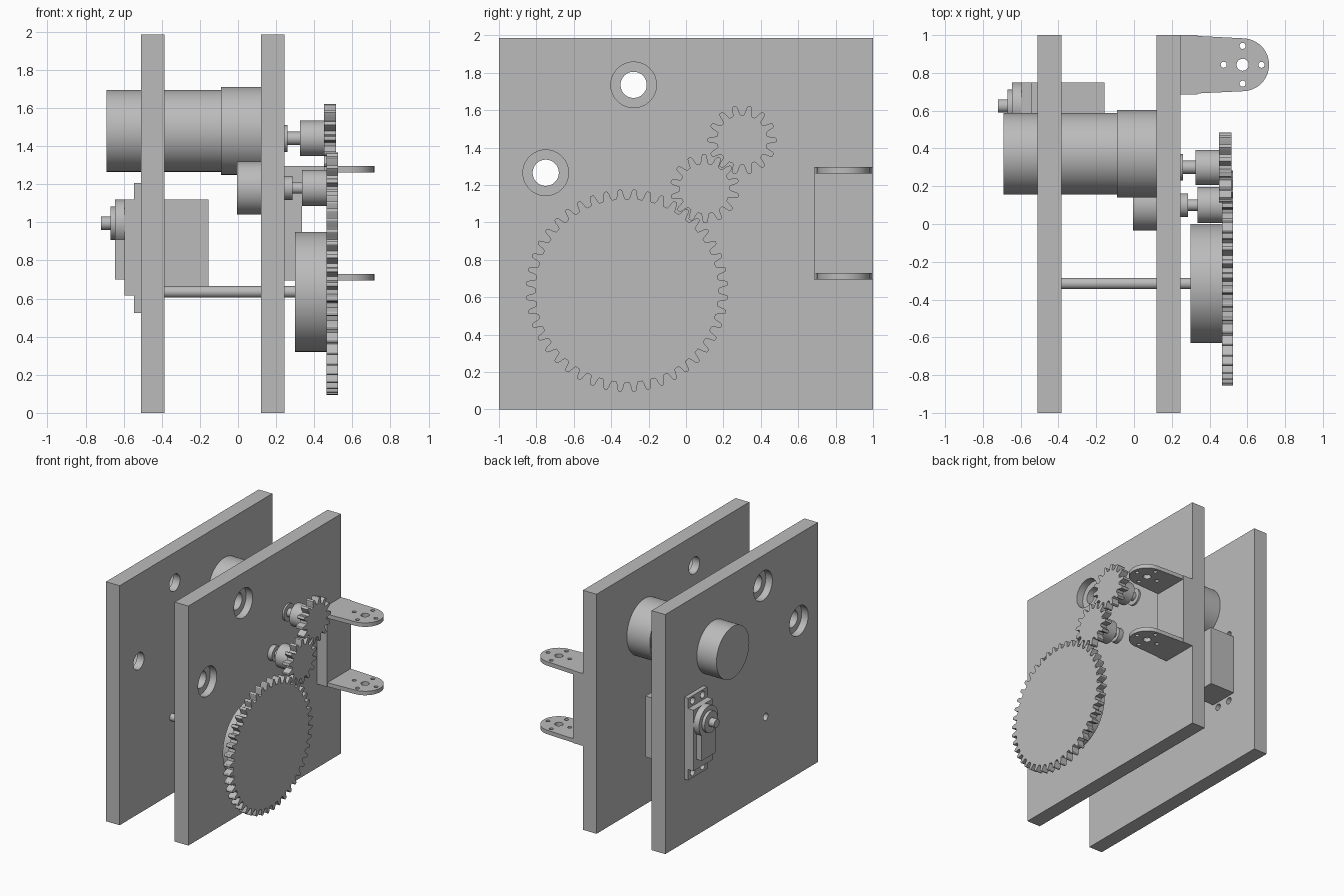
import bpy
import bmesh
from math import pi, sin, cos, radians

cube = bpy.data.objects.get("Cube")
if cube:
    bpy.data.objects.remove(cube, do_unlink=True)

grey = bpy.data.materials.new("plain grey")
grey.use_nodes = True
GREY = (0.5, 0.5, 0.5, 1)
grey.diffuse_color = GREY
grey.node_tree.nodes["Principled BSDF"].inputs["Base Color"].default_value = GREY


def finish(name, bm, smooth=False):
    bmesh.ops.recalc_face_normals(bm, faces=bm.faces)
    mesh = bpy.data.meshes.new(name)
    bm.to_mesh(mesh)
    bm.free()
    mesh.materials.append(grey)
    ob = bpy.data.objects.new(name, mesh)
    bpy.context.collection.objects.link(ob)
    if smooth:
        smooth_object(ob)
    return ob


def smooth_object(ob):
    bpy.ops.object.select_all(action='DESELECT')
    ob.select_set(True)
    bpy.context.view_layer.objects.active = ob
    bpy.ops.object.shade_smooth_by_angle(angle=radians(30))


def box(name, x, y, z):
    bm = bmesh.new()
    bmesh.ops.create_cube(bm, size=1)
    for v in bm.verts:
        v.co = [(r[0] + r[1]) / 2 + c * (r[1] - r[0]) for c, r in zip(v.co, (x, y, z))]
    return finish(name, bm)


def prism(name, outline, offset):
    """Extrude a closed outline of 3D points by an offset."""
    bm = bmesh.new()
    face = bm.faces.new([bm.verts.new(p) for p in outline])
    ext = bmesh.ops.extrude_face_region(bm, geom=[face])
    bmesh.ops.translate(bm, vec=offset, verts=[v for v in ext["geom"] if isinstance(v, bmesh.types.BMVert)])
    return finish(name, bm, True)


def turned(name, y, z, steps, seg=64):
    """Stepped round part along x; steps are (start, end, radius)."""
    bm = bmesh.new()
    profile = [(steps[0][0], 0)]
    for a, b, r in steps:
        profile += [(a, r), (b, r)]
    profile.append((steps[-1][1], 0))
    rings = []
    for x, r in profile:
        if r:
            rings.append([bm.verts.new((x, y + r * cos(2 * pi * i / seg), z + r * sin(2 * pi * i / seg)))
                          for i in range(seg)])
    bm.faces.new(rings[0])
    bm.faces.new(rings[-1])
    for a, b in zip(rings, rings[1:]):
        for i in range(seg):
            j = (i + 1) % seg
            bm.faces.new((a[i], a[j], b[j], b[i]))
    return finish(name, bm, True)


def cut(ob, cutters):
    for c in cutters:
        m = ob.modifiers.new("hole", 'BOOLEAN')
        m.operation = 'DIFFERENCE'
        m.solver = 'EXACT'
        m.object = c
    # Bake the cuts into the mesh, then drop the cutters
    bpy.context.view_layer.update()
    deps = bpy.context.evaluated_depsgraph_get()
    mesh = bpy.data.meshes.new_from_object(ob.evaluated_get(deps))
    ob.modifiers.clear()
    ob.data = mesh
    for c in cutters:
        bpy.data.objects.remove(c, do_unlink=True)
    smooth_object(ob)


def gear(name, y, z, x0, x1, teeth, pitch, phase):
    """Spur gear facing x with tapered, slightly rounded teeth."""
    tooth = ((-0.34, -0.029), (-0.26, -0.015), (-0.2, 0.006), (-0.13, 0.018), (-0.07, 0.021),
             (0.07, 0.021), (0.13, 0.018), (0.2, 0.006), (0.26, -0.015), (0.34, -0.029))
    step = 2 * pi / teeth
    pts = []
    for i in range(teeth):
        for t, dr in tooth:
            a = phase + (i + t) * step
            pts.append((x0, y + (pitch + dr) * cos(a), z + (pitch + dr) * sin(a)))
    return prism(name, pts, (x1 - x0, 0, 0))


# Side plates with counterbored holes on their outer faces
BOLTS = ((-0.28, 1.735), (-0.75, 1.265))
SERVO_Y, SERVO_Z = 0.625, 0.995
SCREWS = [(SERVO_Y + dy, z) for dy in (-0.065, 0.065) for z in (0.57, 1.163)]
for name, x0, x1, side in (("left_plate", 0.12, 0.245, 1), ("right_plate", -0.51, -0.385, -1)):
    plate = box(name, (x0, x1), (-1, 1), (0, 1.985))
    cutters = []
    for y, z in BOLTS:
        if side > 0:
            steps = [(x0 - 0.1, x1 - 0.06, 0.07), (x1 - 0.06, x1 + 0.1, 0.122)]
        else:
            steps = [(x0 - 0.1, x0 + 0.06, 0.122), (x0 + 0.06, x1 + 0.1, 0.07)]
        cutters.append(turned("cutter", y, z, steps))
    if side < 0:
        cutters.append(turned("cutter", -0.315, 0.635, [(x0 - 0.1, x0 + 0.06, 0.03)], 32))
        cutters += [turned("cutter", y, z, [(x0 - 0.1, x1 + 0.1, 0.028)], 24) for y, z in SCREWS]
    cut(plate, cutters)

# Motor and its offset output
turned("motor", 0.372, 1.48, [(-0.69, -0.09, 0.215), (-0.09, 0.12, 0.231)])
turned("motor_output", 0.3, 1.44, [(0.2, 0.26, 0.07), (0.26, 0.325, 0.035), (0.325, 0.451, 0.093)])
gear("motor_gear", 0.3, 1.44, 0.45, 0.515, 14, 0.164, 0)

# Rotary sensor with the middle gear
turned("sensor_body", 0.105, 1.18, [(-0.005, 0.12, 0.14)])
turned("sensor_shaft", 0.1, 1.18, [(0.2, 0.285, 0.062), (0.285, 0.335, 0.03), (0.335, 0.466, 0.095)])
gear("middle_gear", 0.1, 1.18, 0.465, 0.525, 14, 0.164, radians(91))

# Large gear on its long shaft
turned("large_gear_shaft", -0.315, 0.635, [(-0.45, 0.3, 0.03), (0.3, 0.466, 0.315)], 96)
gear("large_gear", -0.315, 0.635, 0.465, 0.525, 44, 0.52, pi / 44)

# Servo set through the right plate
body_y = (SERVO_Y - 0.125, SERVO_Y + 0.125)
box("servo_body", (-0.595, -0.155), body_y, (0.615, 1.12))
flange = box("servo_flange", (-0.545, -0.51), body_y, (0.525, 1.205))
cut(flange, [turned("cutter", y, z, [(-0.6, -0.45, 0.028)], 24) for y, z in SCREWS])
box("servo_lid", (-0.645, -0.595), (SERVO_Y - 0.09, SERVO_Y + 0.09), (0.70, SERVO_Z))
turned("servo_output", SERVO_Y, SERVO_Z,
       [(-0.72, -0.67, 0.035), (-0.67, -0.645, 0.087), (-0.645, -0.59, 0.125)])

# Clevis bracket: web plus two rounded, drilled ears
EAR_X, EAR_Y = 0.575, 0.843
box("bracket_web", (0.245, 0.335), (0.685, 1), (0.695, 1.295))


def drill(x, y, z, r):
    pts = [(x + r * cos(2 * pi * i / 24), y + r * sin(2 * pi * i / 24), z - 0.1) for i in range(24)]
    return prism("cutter", pts, (0, 0, 0.3))


for name, z in (("upper_ear", 1.262), ("lower_ear", 0.695)):
    arc = [radians(-88 + 176 * i / 32) for i in range(33)]
    outline = [(0.245, 0.687, z)] + [(EAR_X + 0.14 * cos(a), EAR_Y + 0.14 * sin(a), z) for a in arc]
    ear = prism(name, outline + [(0.245, 1, z)], (0, 0, 0.033))
    holes = [drill(EAR_X, EAR_Y, z, 0.032)]
    holes += [drill(EAR_X + 0.1 * dx, EAR_Y + 0.1 * dy, z, 0.016)
              for dx, dy in ((1, 0), (-1, 0), (0, 1), (0, -1))]
    cut(ear, holes)
